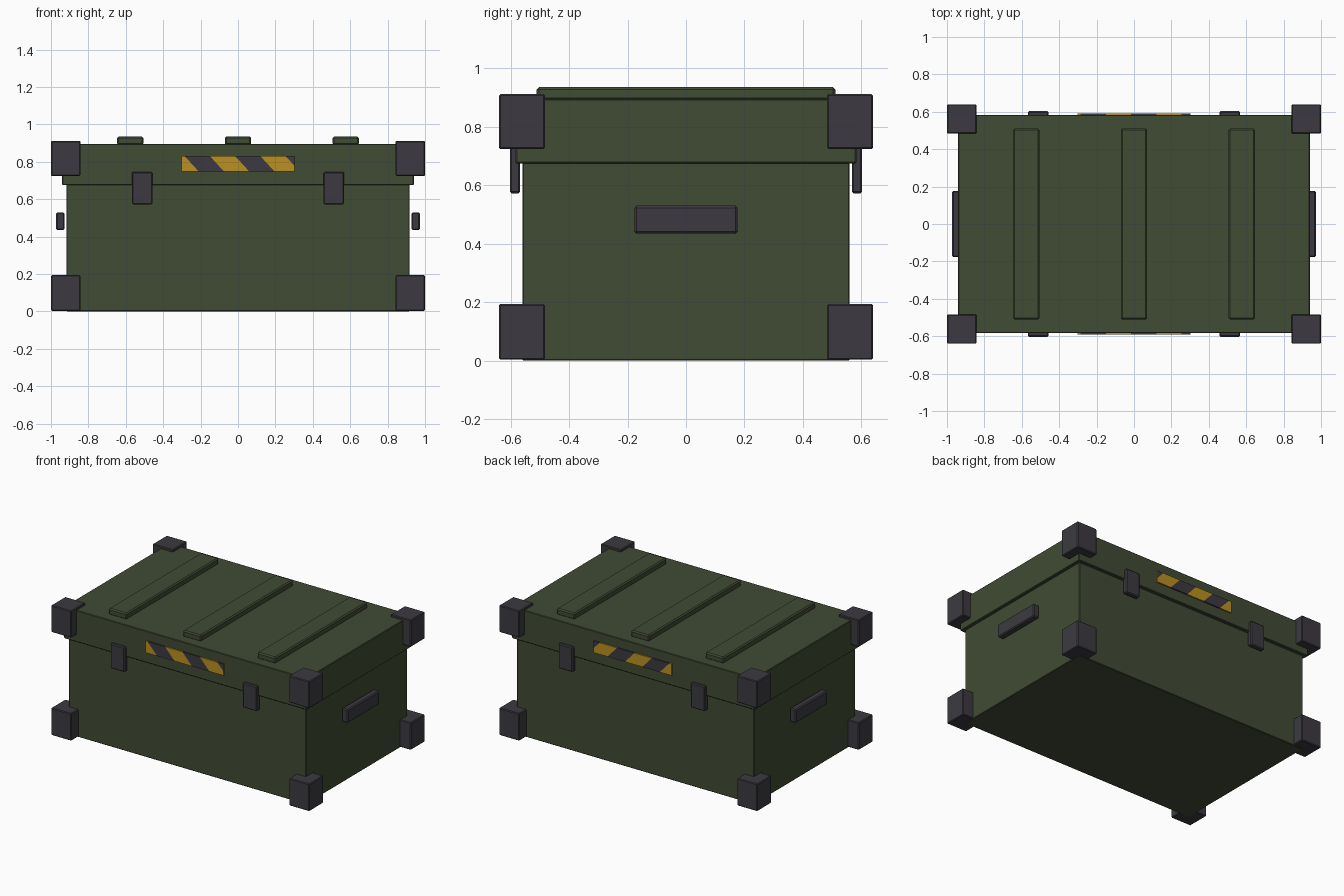
import bpy, bmesh
from mathutils import Vector

if "Cube" in bpy.data.objects:
    bpy.data.objects.remove(bpy.data.objects["Cube"])


def material(name, rgb):
    m = bpy.data.materials.new(name)
    m.diffuse_color = (*rgb, 1)
    m.use_nodes = True
    m.node_tree.nodes["Principled BSDF"].inputs["Base Color"].default_value = m.diffuse_color
    return m


green = material("olive green", (0.052, 0.070, 0.035))
dark = material("dark grey metal", (0.045, 0.042, 0.052))
yellow = material("warning yellow", (0.50, 0.28, 0.015))


def add_object(name, bm, mats):
    mesh = bpy.data.meshes.new(name)
    bm.to_mesh(mesh)
    bm.free()
    for m in mats:
        mesh.materials.append(m)
    obj = bpy.data.objects.new(name, mesh)
    bpy.context.collection.objects.link(obj)
    return obj


def box_bmesh(x, y, z):
    """Box between (min, max) pairs on each axis."""
    bm = bmesh.new()
    bmesh.ops.create_cube(bm, size=1)
    for v in bm.verts:
        v.co = Vector([(a + b) / 2 + c * (b - a) for c, (a, b) in zip(v.co, (x, y, z))])
    return bm


def box(name, x, y, z, mat, bevel=0.004):
    obj = add_object(name, box_bmesh(x, y, z), [mat])
    if bevel:
        mod = obj.modifiers.new("edge bevel", "BEVEL")
        mod.width = bevel
        mod.segments = 1
    return obj


def span(side, near, far):
    return tuple(sorted((side * near, side * far)))


# Main shell and overhanging lid
box("crate_body", (-0.918, 0.918), (-0.56, 0.56), (0, 0.685), green)
box("lid", (-0.94, 0.94), (-0.583, 0.583), (0.675, 0.896), green)

# Raised ribs across the lid
for i in (-1, 0, 1):
    c = i * 0.576
    box("lid_rib", (c - 0.07, c + 0.07), (-0.511, 0.511), (0.89, 0.936), green, 0.008)

# Corner guards, bottom and top
for sx in (-1, 1):
    for sy in (-1, 1):
        for name, z in (("lower_corner", (0.003, 0.194)), ("upper_corner", (0.724, 0.912))):
            box(name, span(sx, 0.843, 1.0), span(sy, 0.483, 0.64), z, dark, 0.005)

# Latches over the lid seam, front and back
for sx in (-1, 1):
    for sy in (-1, 1):
        box("latch", span(sx, 0.457, 0.567), span(sy, 0.568, 0.603), (0.572, 0.746), dark, 0.006)

# Side grab handles
for sx in (-1, 1):
    box("side_handle", span(sx, 0.927, 0.973), (-0.177, 0.177), (0.435, 0.53), dark, 0.007)

# Hazard plates: slanted cuts, alternately coloured
HALF, TOP, BOTTOM = 0.303, 0.83, 0.749
PITCH, START, SLOPE = 0.135, -0.285, 0.92
for sy in (-1, 1):
    bm = box_bmesh((-HALF, HALF), span(sy, 0.583, 0.592), (BOTTOM, TOP))
    for k in range(5):
        bmesh.ops.bisect_plane(bm, geom=bm.verts[:] + bm.edges[:] + bm.faces[:],
                               plane_co=(START + k * PITCH, 0, TOP),
                               plane_no=(1, 0, SLOPE))
    for f in bm.faces:
        c = f.calc_center_median()
        stripe = (c.x - START - SLOPE * (TOP - c.z)) // PITCH
        f.material_index = int(stripe % 2 == 0)
    # end caps share the plain plate colour
    for f in bm.faces:
        if abs(f.normal.x) > 0.9:
            f.material_index = 0
    add_object("hazard_plate", bm, [yellow, dark])
